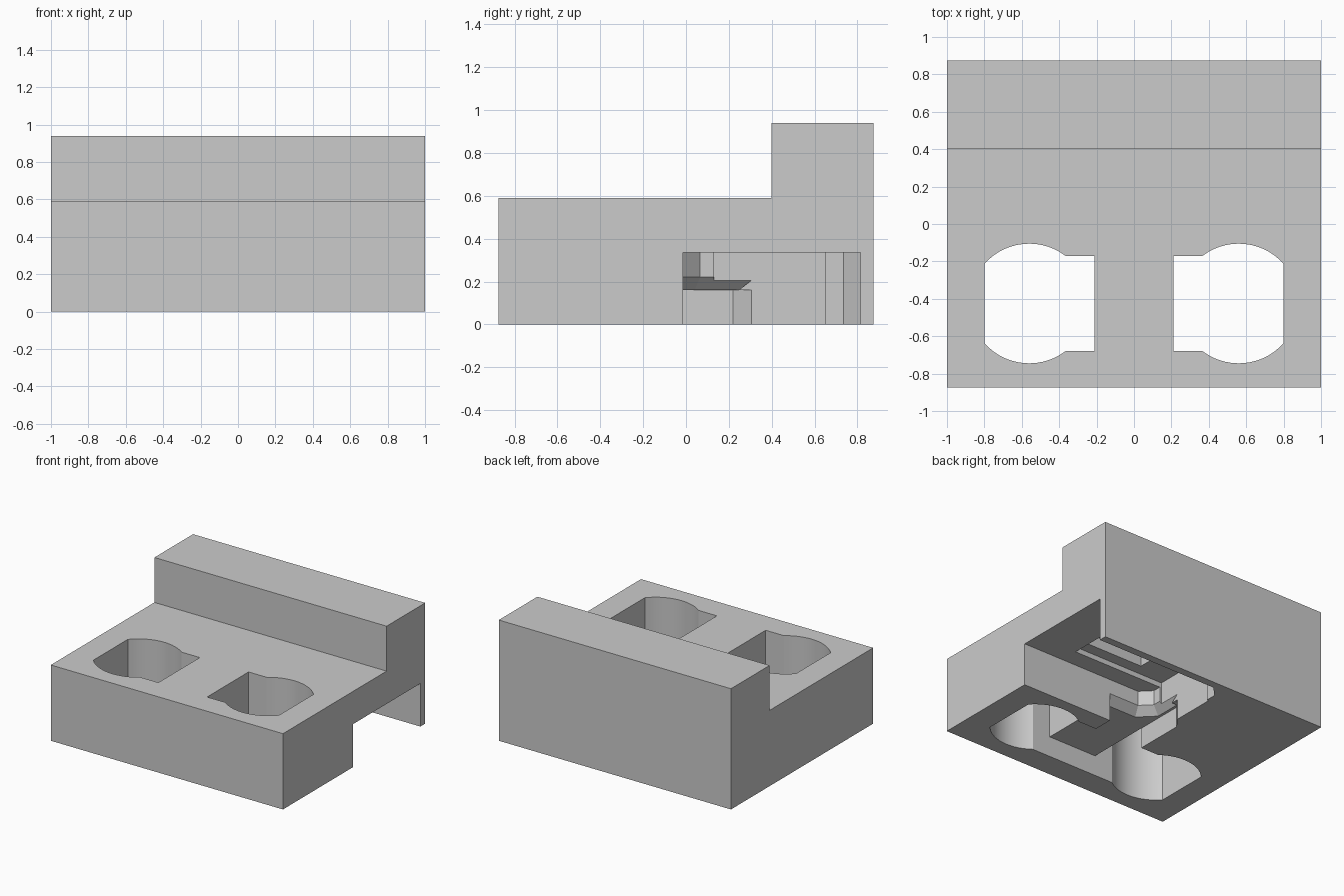
import bpy, bmesh, math

if "Cube" in bpy.data.objects:
    bpy.data.objects.remove(bpy.data.objects["Cube"], do_unlink=True)

grey = bpy.data.materials.new("plain_grey")
grey.use_nodes = True
colour = (0.6, 0.6, 0.6, 1)
grey.diffuse_color = colour
grey.node_tree.nodes["Principled BSDF"].inputs["Base Color"].default_value = colour


def loft(name, bottom, top):
    """Closed solid between two matching 3D outlines."""
    bm = bmesh.new()
    a = [bm.verts.new(p) for p in bottom]
    b = [bm.verts.new(p) for p in top]
    bm.faces.new(a[::-1])
    bm.faces.new(b)
    for i in range(len(a)):
        j = (i + 1) % len(a)
        bm.faces.new((a[i], a[j], b[j], b[i]))
    bmesh.ops.recalc_face_normals(bm, faces=bm.faces)
    mesh = bpy.data.meshes.new(name)
    bm.to_mesh(mesh)
    bm.free()
    mesh.materials.append(grey)
    ob = bpy.data.objects.new(name, mesh)
    bpy.context.collection.objects.link(ob)
    return ob


def prism(name, outline, z0, z1):
    return loft(name, [(x, y, z0) for x, y in outline], [(x, y, z1) for x, y in outline])


def box(x0, x1, y0, y1):
    return [(x0, y0), (x1, y0), (x1, y1), (x0, y1)]


# Stepped block, extruded from its side profile
profile = [(-.875, 0), (.875, 0), (.875, .94), (.4, .94), (.4, .59), (-.875, .59)]
block = loft("stepped_block", [(-1, y, z) for y, z in profile], [(1, y, z) for y, z in profile])

cutters = []

# Through holes: a round well cut flat outside, with a square inner end
cx, cy, radius, half = .56, -.425, .32, .255
flat = math.acos(.24 / radius)
neck = math.pi - math.asin(half / radius)
steps = 14
arc = [(radius * math.cos(t), radius * math.sin(t))
       for t in (flat + (neck - flat) * i / steps for i in range(steps + 1))]
for name, side in (("left_hole", 1), ("right_hole", -1)):
    upper = [(side * (cx + x), cy + y) for x, y in arc]
    lower = [(side * (cx + x), cy - y) for x, y in reversed(arc)]
    end = [(side * .21, cy + half), (side * .21, cy - half)]
    cutters.append(prism(name, upper + end + lower, -.2, 1.2))

# Large pocket, open at the left side and underneath
pocket = [(1.2, -.015), (1.2, .815), (-.05, .815), (-.13, .735), (-.13, .065), (-.05, -.015)]
cutters.append(prism("side_pocket", pocket, -.2, .335))

# Low channel linking both holes to the pocket
low, high = cy - half, cy + half
channel = [(-.21, .22), (-.21, high), (-.3, high), (-.3, low), (.3, low), (.3, high),
           (.21, high), (.21, .305), (-.145, .305)]
cutters.append(prism("channel", channel, -.2, .16))

# Bevelled lip where the channel ceiling meets the pocket wall
lip_low = [(.21, -.075), (.21, .246), (-.19, .246), (-.19, .04), (-.075, -.075)]
lip_high = [(.21, -.015), (.21, .325), (-.13, .325), (-.13, .065), (-.05, -.015)]
cutters.append(loft("lip", [(x, y, .16) for x, y in lip_low], [(x, y, .22) for x, y in lip_high]))

# Shallow groove and deeper recess in the pocket ceiling
cutters.append(prism("ceiling_groove", box(-.145, .65, .13, .65), -.2, .375))
cutters.append(prism("ceiling_recess", box(.12, .61, .22, .56), .2, .46))

bpy.context.view_layer.objects.active = block
for cutter in cutters:
    mod = block.modifiers.new(cutter.name, "BOOLEAN")
    mod.operation = "DIFFERENCE"
    mod.solver = "EXACT"
    mod.object = cutter
    bpy.ops.object.modifier_apply(modifier=mod.name)
    bpy.data.objects.remove(cutter, do_unlink=True)

for ob in bpy.context.selected_objects:
    ob.select_set(False)
block.select_set(True)
bpy.ops.object.shade_smooth_by_angle(angle=math.radians(25))
